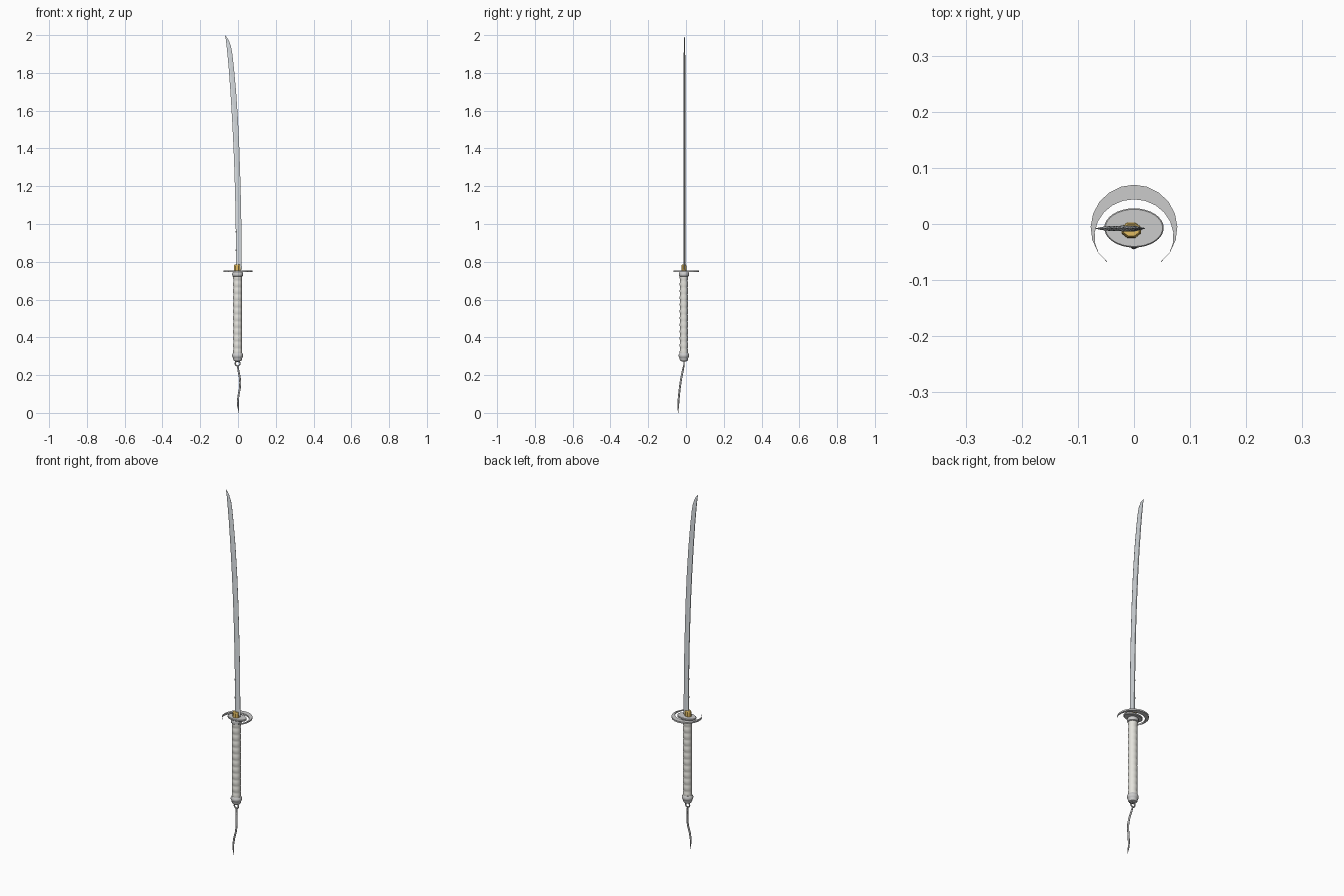
import bpy, bmesh
from math import sin, cos, pi, radians

if "Cube" in bpy.data.objects:
    bpy.data.objects.remove(bpy.data.objects["Cube"])

CY = -0.008  # sword centre line in y


def material(name, color):
    m = bpy.data.materials.new(name)
    m.diffuse_color = color
    m.use_nodes = True
    m.node_tree.nodes["Principled BSDF"].inputs["Base Color"].default_value = m.diffuse_color
    return m


def finish(name, bm, mat=None, smooth=None):
    bmesh.ops.recalc_face_normals(bm, faces=bm.faces)
    me = bpy.data.meshes.new(name)
    bm.to_mesh(me)
    bm.free()
    ob = bpy.data.objects.new(name, me)
    bpy.context.collection.objects.link(ob)
    if mat:
        me.materials.append(mat)
    if smooth:
        bpy.ops.object.select_all(action='DESELECT')
        ob.select_set(True)
        bpy.context.view_layer.objects.active = ob
        bpy.ops.object.shade_smooth_by_angle(angle=radians(smooth))
    return ob


def loft(name, rings, mat=None, smooth=None):
    bm = bmesh.new()
    vs = [[bm.verts.new(p) for p in r] for r in rings]
    n = len(rings[0])
    for a, b in zip(vs, vs[1:]):
        for i in range(n):
            j = (i + 1) % n
            bm.faces.new((a[i], a[j], b[j], b[i]))
    bm.faces.new(vs[0])
    bm.faces.new(vs[-1])
    return finish(name, bm, mat, smooth)


def oval(x, y, z, rx, ry, n=20, off=0):
    return [(x + rx * cos(2 * pi * (i + off) / n), y + ry * sin(2 * pi * (i + off) / n), z)
            for i in range(n)]


gold = material("brass", (0.75, 0.5, 0.12, 1))
wrap = material("wrap", (0.78, 0.77, 0.72, 1))
steel = material("steel", (0.72, 0.76, 0.79, 1))

# Blade: z, spine x, edge x, half thickness
outline = [(0.76, -0.010, 0.020, .0055), (0.95, -0.0115, 0.0185, .0055),
           (1.10, -0.014, 0.016, .0055), (1.25, -0.018, 0.012, .0055),
           (1.40, -0.0235, 0.007, .0052), (1.55, -0.031, 0.000, .005),
           (1.70, -0.040, -0.010, .0047), (1.83, -0.0495, -0.022, .0045),
           (1.90, -0.056, -0.030, .004), (1.94, -0.060, -0.037, .0035),
           (1.975, -0.064, -0.050, .0025), (2.0, -0.069, -0.0685, .0004)]
rings = []
for z, s, e, t in outline:
    r = s + (e - s) * 0.35
    rings.append([(s, CY - t * .45, z), (r, CY - t, z), (e, CY - .0004, z),
                  (e, CY + .0004, z), (r, CY + t, z), (s, CY + t * .45, z)])
loft("blade", rings, steel)

# Small spine studs near the guard
for k, z in enumerate((0.86, 0.96)):
    loft(f"spine_stud_{k}", [oval(-0.0105, CY, z + d, .003, .0055, 8) for d in (-.004, .004)])

# Brass collar at the blade root
loft("blade_collar", [oval(-0.005, CY - .003, z, rx, ry, 8, .5) for z, rx, ry in
                      ((.75, .019, .015), (.78, .018, .014), (.785, .015, .011))], gold)

# Oval guard plate with chamfered rim
loft("guard_plate", [oval(0, CY + .001, z, .053 - c, .035 - c, 32) for z, c in
                     ((.745, .002), (.747, 0), (.753, 0), (.755, .002))])

# Crescent guard, open to the front
N = 16
a0 = radians(-51)
rings = []
for i in range(N + 1):
    a = a0 + (pi - 2 * a0) * i / N
    w = abs(i / N - .5) * 2
    ox, oy = .0773 * cos(a), -.0073 + .0773 * sin(a)
    b = radians(-43.5) + (pi + radians(87)) * i / N
    ix, iy = .0705 * cos(b), -.0223 + .0663 * sin(b)
    if w == 1:
        ix, iy = ox * .985, oy + .0006
    rings.append([(ox, oy, .746), (ix, iy, .746), (ix, iy, .754), (ox, oy, .754)])
loft("guard_crescent", rings)

# Wrapped grip with scalloped profile
GX, GY = -0.002, -0.011
steps = 72
rings = []
for i in range(steps + 1):
    u = i / steps
    s = abs(sin(pi * 12 * u))
    rings.append(oval(GX, GY, .305 + .43 * u, .0225 + .001 * s, .0195 + .003 * s, 20))
loft("grip", rings, wrap, 40)

# Grip top collar and pommel
loft("grip_top_collar", [oval(GX, GY, z, r, r * .93) for z, r in
                         ((.722, .024), (.725, .028), (.735, .029), (.742, .028), (.746, .024))], None, 40)
loft("pommel", [oval(GX, GY, z, r, r * .95) for z, r in
                ((.273, .012), (.276, .020), (.284, .024), (.291, .024), (.294, .0265),
                 (.300, .029), (.308, .029), (.313, .026), (.318, .024))], None, 40)

# Pommel ring
bm = bmesh.new()
R, r, n, m = .0125, .0035, 20, 8
grid = [[bm.verts.new((GX + (R + r * cos(2 * pi * j / m)) * cos(2 * pi * i / n),
                       GY + r * sin(2 * pi * j / m),
                       .261 + (R + r * cos(2 * pi * j / m)) * sin(2 * pi * i / n)))
         for j in range(m)] for i in range(n)]
for i in range(n):
    for j in range(m):
        k, l = (i + 1) % n, (j + 1) % m
        bm.faces.new((grid[i][j], grid[k][j], grid[k][l], grid[i][l]))
finish("pommel_ring", bm, None, 60)

# Hanging cord
path = [(-.002, -.011, .252, .004), (.002, -.017, .225, .005), (.009, -.024, .19, .005),
        (.012, -.029, .16, .005), (.010, -.033, .13, .005), (.003, -.037, .095, .005),
        (-.001, -.040, .06, .005), (.000, -.041, .035, .004), (.005, -.042, 0, .001)]
loft("cord", [oval(x, y, z, q, q, 8) for x, y, z, q in path], None, 50)
